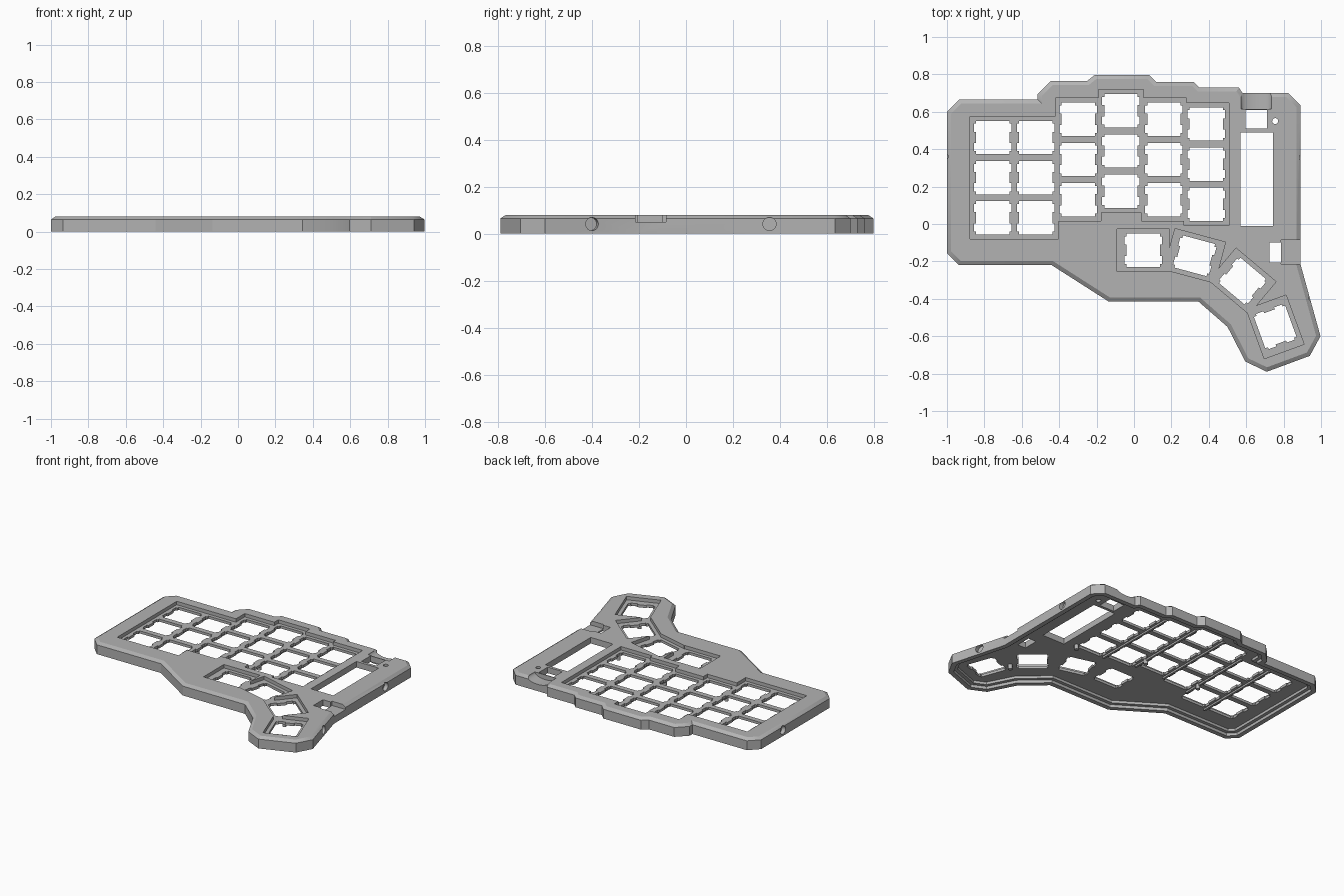
import bpy, bmesh, math
from mathutils import Vector, Matrix

if "Cube" in bpy.data.objects:
    bpy.data.objects.remove(bpy.data.objects["Cube"])

grey = bpy.data.materials.new("case_grey")
grey.diffuse_color = (0.45, 0.45, 0.45, 1)
grey.use_nodes = True
grey.node_tree.nodes["Principled BSDF"].inputs["Base Color"].default_value = grey.diffuse_color

TOP, CHAMFER = 0.08, 0.065      # top surface, start of edge chamfer
FLOOR, UNDER = 0.056, 0.038     # recessed key plate, underside of plate

# Case outline, clockwise from the back left corner
OUTLINE = [(-1, .60), (-.935, .665), (-.515, .665), (-.515, .695), (-.445, .765),
           (-.25, .765), (-.21, .797), (.08, .797), (.117, .76), (.32, .76),
           (.35, .73), (.56, .73), (.58, .70), (.825, .70), (.89, .635),
           (.89, -.215), (.997, -.60), (.94, -.705), (.71, -.79), (.595, -.735),
           (.50, -.55), (.345, -.415), (-.135, -.415), (-.44, -.22), (-.935, -.22),
           (-1, -.155)]


def inset(pts, d):
    """Move every edge of a clockwise polygon inward by d."""
    out = []
    for i, p in enumerate(pts):
        p, a, b = Vector(p), Vector(pts[i - 1]), Vector(pts[(i + 1) % len(pts)])
        e1, e2 = (p - a).normalized(), (b - p).normalized()
        n1, n2 = Vector((e1.y, -e1.x)), Vector((e2.y, -e2.x))
        out.append(p + (n1 + n2) * d / (1 + n1.dot(n2)))
    return out


def loft(name, layers):
    """Closed solid through a stack of (points, z) loops."""
    bm = bmesh.new()
    rings = [[bm.verts.new((p[0], p[1], z)) for p in pts] for pts, z in layers]
    n = len(rings[0])
    for lo, hi in zip(rings, rings[1:]):
        for i in range(n):
            j = (i + 1) % n
            bm.faces.new((lo[i], lo[j], hi[j], hi[i]))
    bm.faces.new(rings[0])
    bm.faces.new(rings[-1])
    bmesh.ops.recalc_face_normals(bm, faces=bm.faces)
    me = bpy.data.meshes.new(name)
    bm.to_mesh(me)
    bm.free()
    me.materials.append(grey)
    ob = bpy.data.objects.new(name, me)
    bpy.context.collection.objects.link(ob)
    return ob


def rect(x0, x1, y0, y1):
    return [(x0, y0), (x1, y0), (x1, y1), (x0, y1)]


def placed(pts, x, y, deg):
    m = Matrix.Rotation(math.radians(deg), 2)
    return [m @ Vector(p) + Vector((x, y)) for p in pts]


def circle(r, n=24):
    return [(r * math.cos(2 * math.pi * i / n), r * math.sin(2 * math.pi * i / n))
            for i in range(n)]


def cut(cutter):
    """Subtract the cutter from the case, then discard it."""
    mod = case.modifiers.new("cut", 'BOOLEAN')
    mod.operation, mod.solver, mod.object = 'DIFFERENCE', 'EXACT', cutter
    bpy.context.view_layer.objects.active = case
    bpy.ops.object.modifier_apply(modifier=mod.name)
    bpy.data.objects.remove(cutter)


def cut_prism(pts, z0, z1):
    cut(loft("cutter", [(pts, z0), (pts, z1)]))


# Chamfered shell with a stepped hollow underside
case = loft("keyboard_case", [(OUTLINE, 0), (OUTLINE, CHAMFER), (inset(OUTLINE, .022), TOP)])
cut_prism(inset(OUTLINE, .055), -.02, UNDER)
cut_prism(inset(OUTLINE, .032), -.03, .02)

# Key columns (x, y of the middle key) and thumb keys (x, y, angle)
PITCH = .215
COLUMNS = [(-.755, .248), (-.525, .248), (-.298, .345), (-.07, .39), (.16, .345), (.387, .32)]
THUMBS = [(.05, -.14, 0), (.325, -.17, -15), (.58, -.305, -40), (.755, -.55, -70)]

# Recessed plate around the keys
for x, y in COLUMNS:
    h = PITCH + .113
    cut_prism(rect(x - .121, x + .121, y - h, y + h), FLOOR, .2)
for x, y, a in THUMBS:
    cut_prism(placed(rect(-.14, .14, -.113, .113), x, y, a), FLOOR, .2)

# Switch openings with clip notches on both sides
quarter = [(.089, 0), (.089, .030), (.1, .030), (.1, .074), (.089, .074), (.089, .089)]
right_side = [(x, -y) for x, y in reversed(quarter[1:])] + quarter[1:]
SWITCH = right_side + [(-x, -y) for x, y in right_side]
keys = [(x, y + r * PITCH, 0) for x, y in COLUMNS for r in (-1, 0, 1)] + THUMBS
for k in keys:
    cut_prism(placed(SWITCH, *k), -.1, .2)

# Display window, reset hole, connector openings
cut_prism(rect(.57, .742, -.01, .49), -.1, .2)
cut_prism(placed(circle(.016), .755, .55, 0), -.1, .2)
cut_prism(rect(.595, .71, .51, .61), -.1, .2)
cut_prism(rect(.725, .786, -.205, -.10), -.1, .2)
cut_prism(rect(.785, 1.1, -.215, -.085), .05, .2)

# Rounded cable groove at the back
groove = loft("cutter", [(circle(1, 32), .615), (circle(1, 32), .9)])
groove.data.transform(Matrix(((.0825, 0, 0, .6535), (0, 0, 1, 0), (0, .034, 0, .081), (0, 0, 0, 1))))
groove.data.flip_normals()
cut(groove)

# Round sockets in the side walls
for x, y, deg in ((.89, .355, 0), (.941, -.40, -15.5 + 31), (-1, .36, 180)):
    socket = loft("cutter", [(circle(.028), -.028), (circle(.028), .1)])
    socket.data.transform(Matrix.Translation((x, y, .041)) @
                          Matrix.Rotation(math.radians(deg), 4, 'Z') @
                          Matrix.Rotation(math.radians(90), 4, 'Y'))
    cut(socket)

# Stiffening ribs between the columns, under the plate
for (x0, y0), (x1, y1) in zip(COLUMNS, COLUMNS[1:]):
    x, lo, hi = (x0 + x1) / 2, max(y0, y1) - .32, min(y0, y1) + .32
    strip = rect(x - .007, x + .007, lo, hi)
    loft("plate_rib", [(strip, .026), (strip, UNDER + .004)])

# Support posts under the plate
for x, y in ((-.41, .14), (.045, .17), (.50, .03), (.66, -.43)):
    ring = placed(circle(.014, 16), x, y, 0)
    post = loft("support_post", [(ring, .005), (ring, UNDER + .004)])

# Crisp edges with smooth round holes
for ob in bpy.context.collection.objects:
    ob.select_set(True)
bpy.context.view_layer.objects.active = case
bpy.ops.object.shade_smooth_by_angle(angle=math.radians(25))
